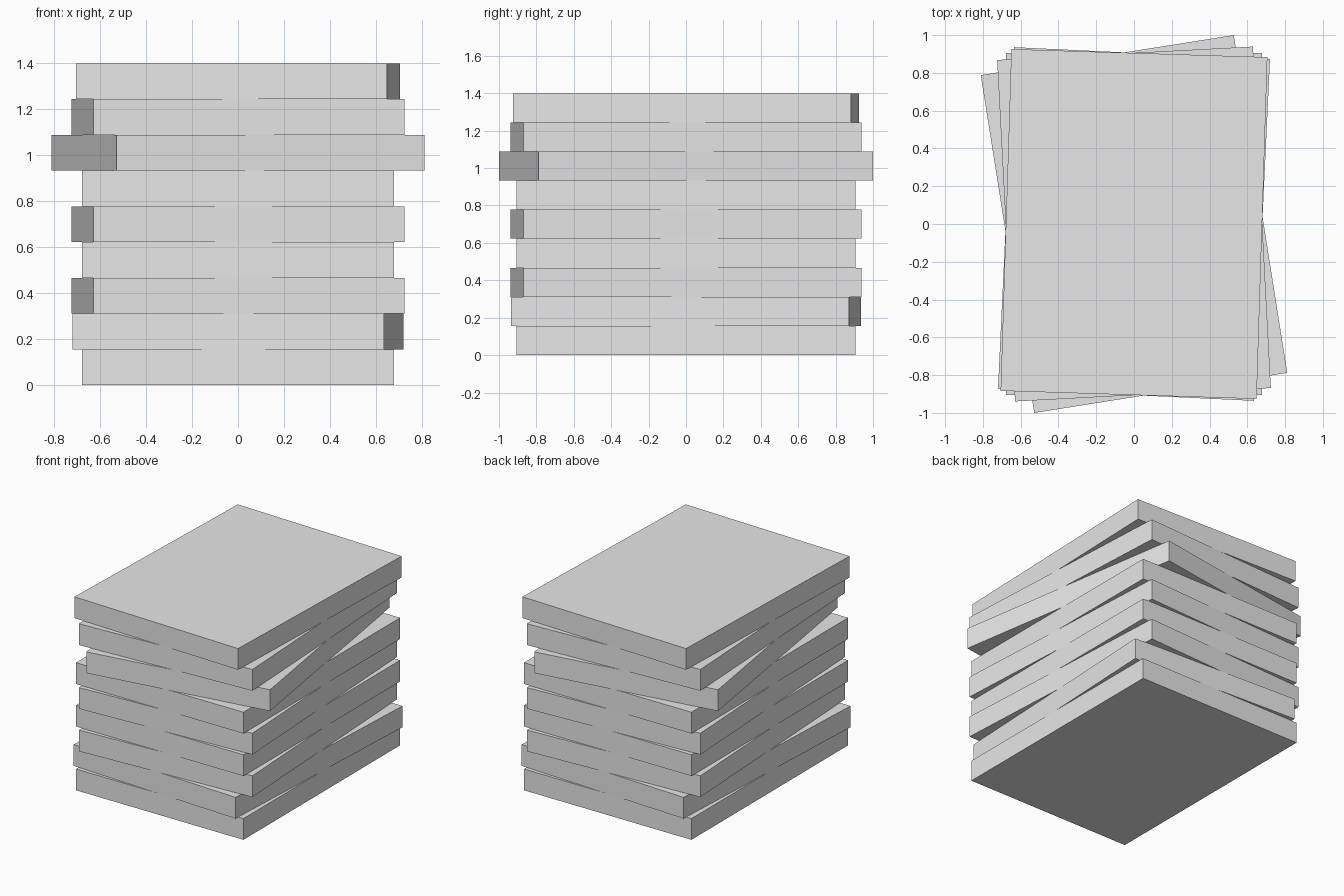
import bpy
from math import radians

cube = bpy.data.objects.get("Cube")
if cube:
    bpy.data.objects.remove(cube, do_unlink=True)

# Single plain grey
GREY = (0.8, 0.8, 0.8, 1.0)
grey = bpy.data.materials.new("light_grey")
grey.use_nodes = True
grey.diffuse_color = GREY
grey.node_tree.nodes["Principled BSDF"].inputs["Base Color"].default_value = GREY

WIDTH, DEPTH, HEIGHT = 1.356, 1.81, 1.4
# Twist of each slab in degrees, bottom to top
TWISTS = [0, -2.7, 3, 0, 3, 0, 9, 3, -1.8]
THICKNESS = HEIGHT / len(TWISTS)


def add_slab(level, twist):
    bpy.ops.mesh.primitive_cube_add(
        size=1,
        location=(0, 0, (level + 0.5) * THICKNESS),
        rotation=(0, 0, radians(twist)),
    )
    slab = bpy.context.object
    slab.name = f"stacked_slab_{level + 1}"
    slab.scale = (WIDTH, DEPTH, THICKNESS)
    bpy.ops.object.transform_apply(location=False, rotation=False, scale=True)
    slab.data.materials.append(grey)


# Stack of slightly twisted slabs
for level, twist in enumerate(TWISTS):
    add_slab(level, twist)
